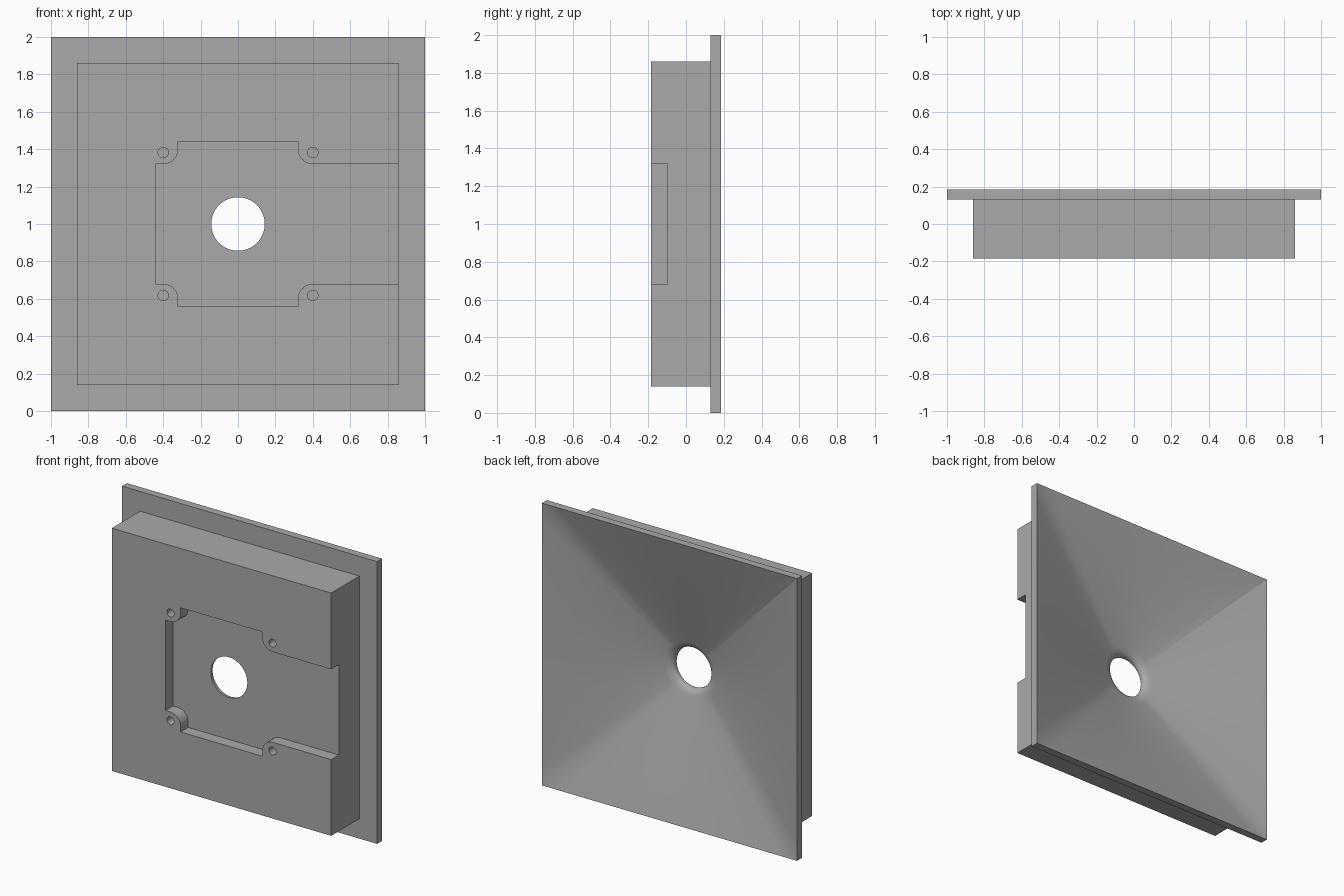
import bpy
import bmesh
from math import cos, sin, pi

cube = bpy.data.objects.get("Cube")
if cube:
    bpy.data.objects.remove(cube)

SIDE = 16          # segments along each side of a ring
MID = 1.0          # height of the centre

grey = bpy.data.materials.new("mid grey")
grey.use_nodes = True
colour = (0.4, 0.4, 0.4, 1)
grey.diffuse_color = colour
grey.node_tree.nodes["Principled BSDF"].inputs["Base Color"].default_value = colour


def square(half):
    pts = []
    for s in range(4):
        c, d = (1, 0, -1, 0)[s], (0, 1, 0, -1)[s]
        for i in range(SIDE):
            t = 2 * i / SIDE - 1
            pts.append((half * (c - d * t), half * (d + c * t)))
    return pts


def circle(radius, cx=0, cz=0, count=4 * SIDE):
    return [(cx + radius * cos(2 * pi * i / count - pi / 4),
             cz + radius * sin(2 * pi * i / count - pi / 4)) for i in range(count)]


def loft(bm, sections):
    """Closed solid through (outline, y) sections."""
    rings = [[bm.verts.new((x, y, MID + z)) for x, z in pts] for pts, y in sections]
    for a, b in zip(rings, rings[1:]):
        for i in range(len(a)):
            j = (i + 1) % len(a)
            bm.faces.new((a[i], a[j], b[j], b[i]))
    bm.faces.new(rings[0])
    bm.faces.new(rings[-1])


def make_object(name, bm):
    bmesh.ops.recalc_face_normals(bm, faces=bm.faces)
    mesh = bpy.data.meshes.new(name)
    bm.to_mesh(mesh)
    bm.free()
    mesh.materials.append(grey)
    obj = bpy.data.objects.new(name, mesh)
    bpy.context.collection.objects.link(obj)
    return obj


# Housing: square body, wide flange, then a funnel narrowing to the round opening
sections = [(square(0.86), -0.185), (square(0.86), 0.13),
            (square(1), 0.13), (square(1), 0.185)]
# Rounded lip, from the funnel slope into the straight bore
r0, r1, r2 = 0.2, 0.143, 0.143
y0, y1, y2 = -0.044, -0.06, -0.09
STEPS = 8
for i in range(STEPS + 1):
    t = i / STEPS
    a, b, c = (1 - t) ** 2, 2 * t * (1 - t), t * t
    sections.append((circle(a * r0 + b * r1 + c * r2), a * y0 + b * y1 + c * y2))
sections.append((circle(r2), -0.14))
bm = bmesh.new()
loft(bm, sections)
housing = make_object("housing", bm)

# Front pocket, open on one side, leaving rounded screw corners
ARC = 12
arc = [pi / 2 * i / ARC for i in range(ARC + 1)]
upper = [(-0.44, 0.32)]
upper += [(-0.4 + 0.08 * sin(a), 0.4 - 0.08 * cos(a)) for a in arc]
upper += [(-0.32, 0.44), (0.32, 0.44)]
upper += [(0.4 - 0.08 * cos(a), 0.4 - 0.08 * sin(a)) for a in arc]
upper += [(1.1, 0.32)]
pocket = upper + [(x, -z) for x, z in reversed(upper)]
bm = bmesh.new()
loft(bm, [(pocket, -0.3), (pocket, -0.1)])

# Four blind screw holes
for sx in (-1, 1):
    for sz in (-1, 1):
        hole = circle(0.028, sx * 0.4, sz * 0.382, 24)
        loft(bm, [(hole, -0.3), (hole, -0.08)])
cutter = make_object("pocket_cutter", bm)
cutter.hide_render = True

cut = housing.modifiers.new("pocket", "BOOLEAN")
cut.operation = "DIFFERENCE"
cut.solver = "EXACT"
cut.object = cutter
bpy.ops.object.select_all(action="DESELECT")
bpy.context.view_layer.objects.active = housing
housing.select_set(True)
bpy.ops.object.modifier_apply(modifier=cut.name)
bpy.data.objects.remove(cutter)

# Smooth shading, with one crisp funnel corner
bpy.ops.object.shade_smooth_by_angle(angle=pi / 6)
verts = housing.data.vertices
for e in housing.data.edges:
    p, q = (verts[v].co for v in e.vertices)
    if (p - q).length > 0.5 and all(
            abs(v.x + v.z - MID) < 0.001 and v.x < 0 and v.y > -0.06 for v in (p, q)):
        e.use_edge_sharp = True
